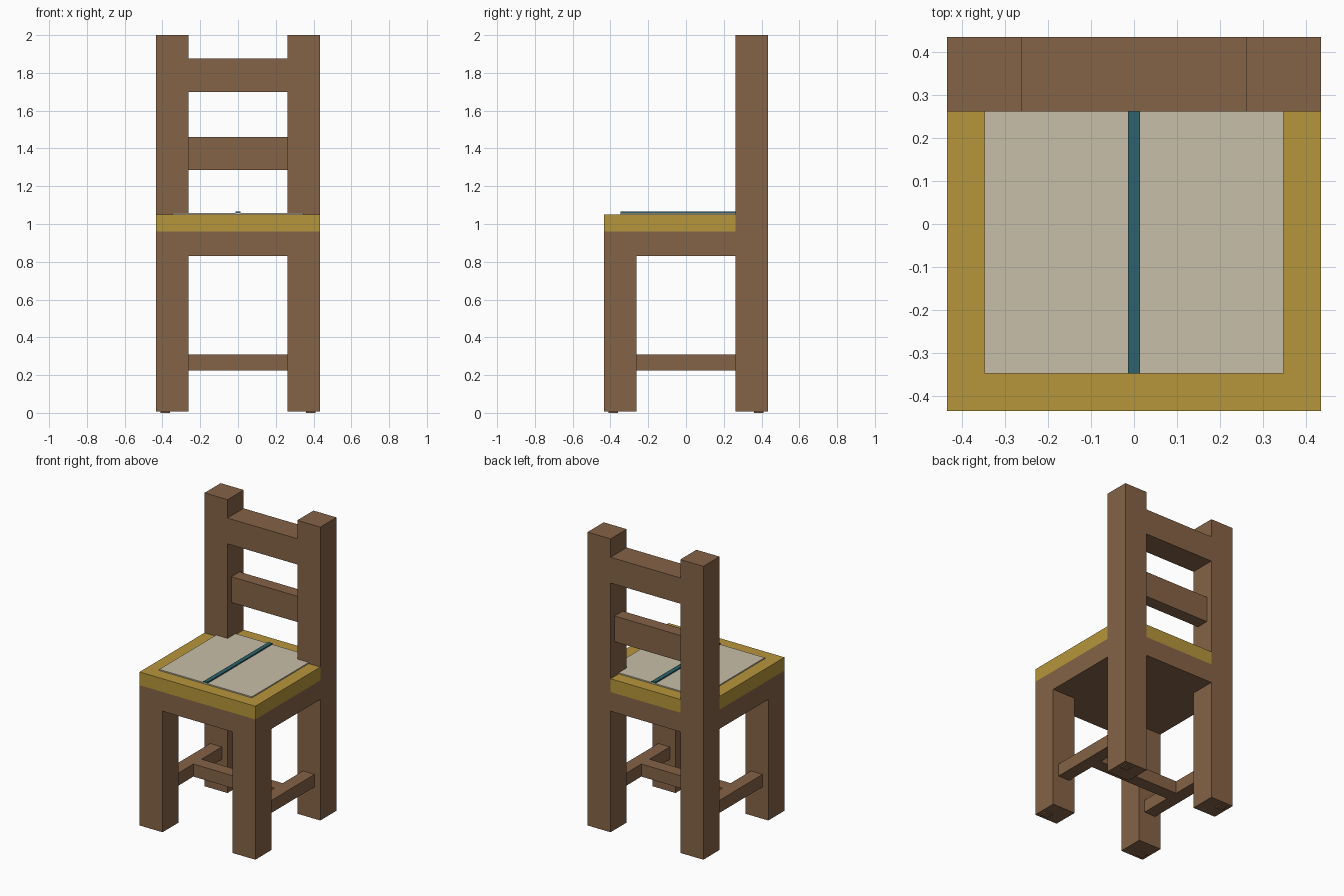
import bpy
import bmesh

cube = bpy.data.objects.get("Cube")
if cube:
    bpy.data.objects.remove(cube, do_unlink=True)


def material(name, rgb):
    m = bpy.data.materials.new(name)
    m.use_nodes = True
    m.diffuse_color = (*rgb, 1)
    m.node_tree.nodes["Principled BSDF"].inputs["Base Color"].default_value = (*rgb, 1)
    return m


brown = material("brown wood", (0.235, 0.125, 0.063))
yellow = material("golden trim", (0.47, 0.3, 0.043))
cream = material("cream cloth", (0.58, 0.52, 0.395))
teal = material("teal stripe", (0.026, 0.124, 0.147))


def prism(name, outline, z, mat):
    """Extrude a flat outline straight up between two heights."""
    bm = bmesh.new()
    base = bm.faces.new([bm.verts.new((x, y, z[0])) for x, y in outline])
    top = bmesh.ops.extrude_face_region(bm, geom=[base])["geom"]
    verts = [v for v in top if isinstance(v, bmesh.types.BMVert)]
    bmesh.ops.translate(bm, verts=verts, vec=(0, 0, z[1] - z[0]))
    bmesh.ops.recalc_face_normals(bm, faces=bm.faces)
    mesh = bpy.data.meshes.new(name)
    bm.to_mesh(mesh)
    bm.free()
    mesh.materials.append(mat)
    obj = bpy.data.objects.new(name, mesh)
    bpy.context.collection.objects.link(obj)
    return obj


def box(name, x, y, z, mat):
    return prism(name, [(x[0], y[0]), (x[1], y[0]), (x[1], y[1]), (x[0], y[1])], z, mat)


OUT = 0.435              # outer half width
INN = 0.262              # inner face of the legs
RAIL = (0.305, 0.392)    # thin rails are centred on the legs
FOOT = 0.008             # height of the foot pads
APRON, SEAT, TOP = 0.83, 0.96, 1.05
STRETCH = (0.225, 0.31)


def side_span(s, a, b):
    return tuple(sorted((s * a, s * b)))


# Legs, posts, foot pads and side stretchers
for s, side in ((1, "left"), (-1, "right")):
    xs = side_span(s, INN, OUT)
    box(f"front_leg_{side}", xs, (-OUT, -INN), (FOOT, APRON), brown)
    box(f"back_post_{side}", xs, (INN, OUT), (FOOT, 2), brown)
    box(f"side_stretcher_{side}", side_span(s, *RAIL), (-INN, INN), STRETCH, brown)
    for t, end in ((1, "back"), (-1, "front")):
        box(f"foot_pad_{end}_{side}", side_span(s, 0.36, 0.41),
            side_span(t, 0.36, 0.41), (0, FOOT), brown)

# Cross stretcher joining the side stretchers
box("cross_stretcher", (-RAIL[0], RAIL[0]), (-0.0435, 0.0435), STRETCH, brown)

# Apron and seat, notched around the back posts
notched = [(-OUT, -OUT), (OUT, -OUT), (OUT, INN), (INN, INN),
           (INN, OUT), (-INN, OUT), (-INN, INN), (-OUT, INN)]
prism("apron", notched, (APRON, SEAT), brown)
prism("seat", notched, (SEAT, TOP), yellow)

# Cushion cloth with a raised centre stripe
box("cushion", (-0.348, 0.348), (-0.348, 0.348), (TOP, 1.058), cream)
box("cushion_stripe", (-0.0145, 0.0145), (-0.348, 0.348), (1.058, 1.067), teal)

# Back rails
box("top_rail", (-INN, INN), (INN, OUT), (1.7, 1.875), brown)
box("middle_rail", (-INN, INN), RAIL, (1.285, 1.46), brown)
